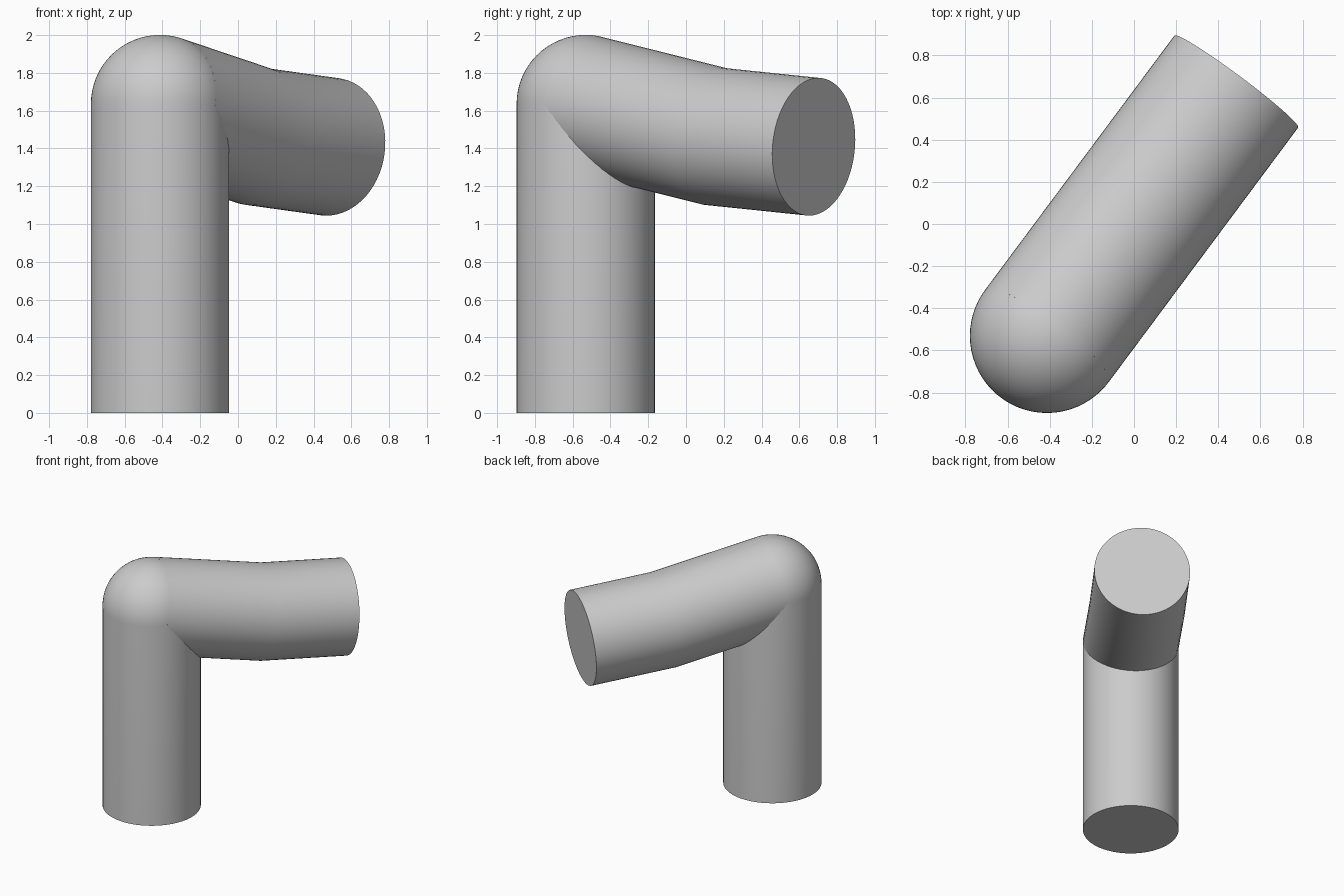
import bpy
import bmesh
import math
from mathutils import Vector

cube = bpy.data.objects.get("Cube")
if cube:
    bpy.data.objects.remove(cube, do_unlink=True)

RADIUS = 0.366
SIDES = 64
ELBOW = Vector((-0.413, -0.531, 1.635))
OUTWARD = Vector((0.597, 0.802, 0)).normalized()

grey = bpy.data.materials.new("plain grey")
grey.use_nodes = True
colour = (0.6, 0.6, 0.6, 1)
grey.diffuse_color = colour
grey.node_tree.nodes["Principled BSDF"].inputs["Base Color"].default_value = colour


def loft(name, rings):
    """Skin a list of point rings and cap both ends."""
    bm = bmesh.new()
    loops = [[bm.verts.new(p) for p in ring] for ring in rings]
    for a, b in zip(loops, loops[1:]):
        for i in range(SIDES):
            j = (i + 1) % SIDES
            bm.faces.new((a[i], a[j], b[j], b[i]))
    bm.faces.new(loops[0])
    bm.faces.new(loops[-1])
    bmesh.ops.remove_doubles(bm, verts=bm.verts, dist=1e-5)
    bmesh.ops.recalc_face_normals(bm, faces=bm.faces)
    mesh = bpy.data.meshes.new(name)
    bm.to_mesh(mesh)
    bm.free()
    mesh.materials.append(grey)
    obj = bpy.data.objects.new(name, mesh)
    bpy.context.collection.objects.link(obj)
    bpy.ops.object.select_all(action="DESELECT")
    obj.select_set(True)
    bpy.context.view_layer.objects.active = obj
    bpy.ops.object.shade_smooth_by_angle(angle=math.radians(35))


def ring(centre, u, v, ru, rv):
    angles = [2 * math.pi * i / SIDES for i in range(SIDES)]
    return [centre + u * ru * math.cos(a) + v * rv * math.sin(a) for a in angles]


# Upright post with a domed top
X, Y, Z = Vector((1, 0, 0)), Vector((0, 1, 0)), Vector((0, 0, 1))
foot = Vector((ELBOW.x, ELBOW.y, 0))
post = [ring(foot, X, Y, RADIUS, RADIUS)]
STEPS = 16
for k in range(STEPS):
    t = math.pi / 2 * k / STEPS
    r = RADIUS * math.cos(t)
    post.append(ring(ELBOW + Z * RADIUS * math.sin(t), X, Y, r, r))
tip = RADIUS * 0.01
post.append(ring(ELBOW + Z * RADIUS, X, Y, tip, tip))
loft("post", post)

# Sloping arm with a slight mitred bend
bend = ELBOW + OUTWARD * 0.855 - Z * 0.172
end = ELBOW + OUTWARD * 1.505 - Z * 0.226
side = OUTWARD.cross(Z)
d1, d2 = (bend - ELBOW).normalized(), (end - bend).normalized()
mitre = (d1 + d2).normalized()
stretch = 1 / d1.dot(mitre)
arm = [ring(c, side, side.cross(d), RADIUS, RADIUS * s)
       for c, d, s in ((ELBOW, d1, 1), (bend, mitre, stretch), (end, d2, 1))]
loft("arm", arm)
